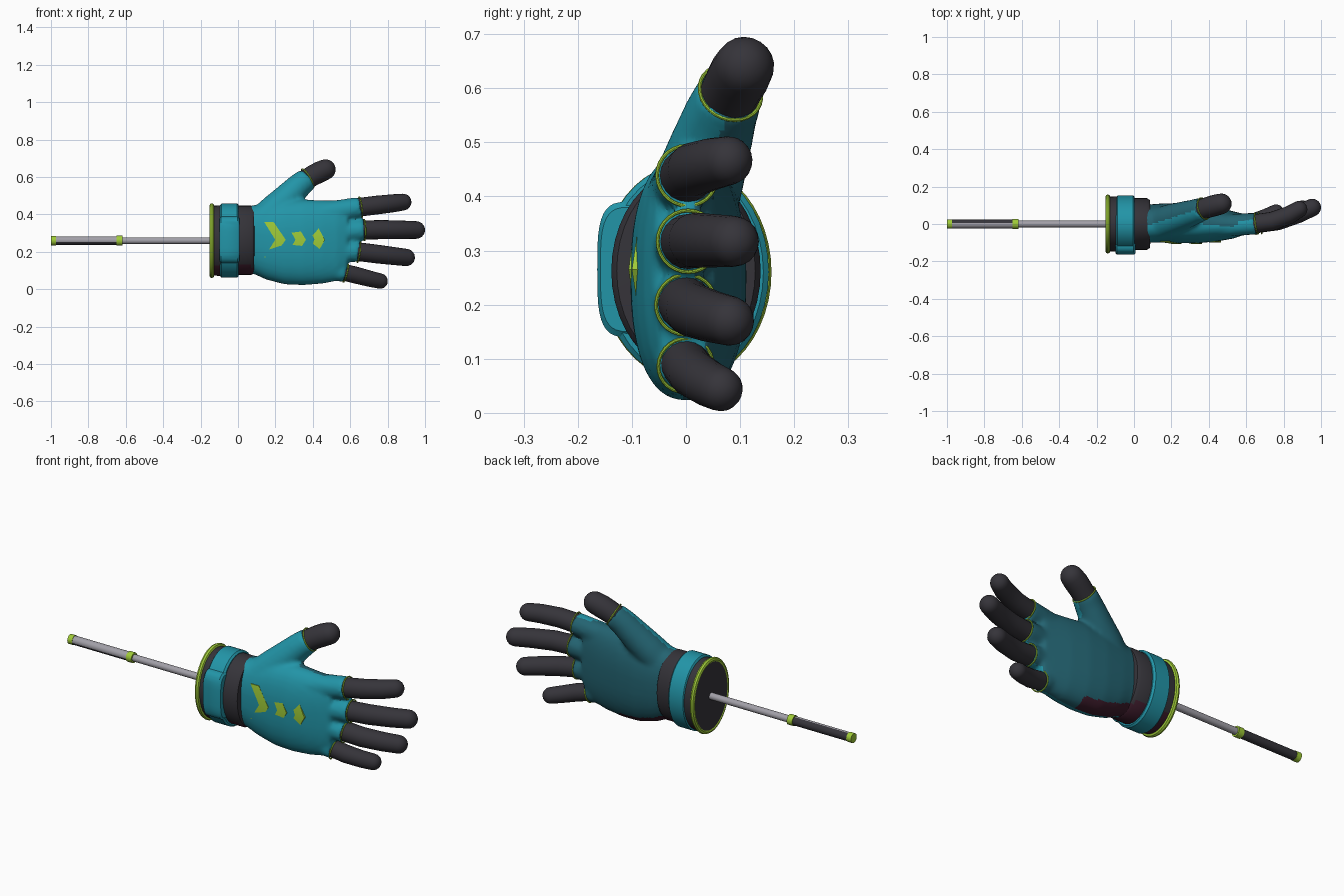
import bpy, bmesh, math
from mathutils import Vector

if "Cube" in bpy.data.objects:
    bpy.data.objects.remove(bpy.data.objects["Cube"])


def mat(name, r, g, b):
    m = bpy.data.materials.new(name)
    m.diffuse_color = (r, g, b, 1)
    m.use_nodes = True
    m.node_tree.nodes["Principled BSDF"].inputs["Base Color"].default_value = m.diffuse_color
    return m


TEAL = mat("teal", .016, .30, .39)
DEEP = mat("deep_teal", .017, .125, .165)
DARK = mat("charcoal", .036, .034, .042)
LIME = mat("lime", .35, .60, .04)
GREY = mat("metal_grey", .36, .35, .39)
MAROON = mat("maroon", .05, .012, .026)


def make(name, bm, *mats):
    bmesh.ops.recalc_face_normals(bm, faces=bm.faces)
    me = bpy.data.meshes.new(name)
    bm.to_mesh(me)
    bm.free()
    ob = bpy.data.objects.new(name, me)
    bpy.context.collection.objects.link(ob)
    for m in mats:
        me.materials.append(m)
    return ob


def skin(bm, rings):
    """Join rings of points into a closed skin."""
    vs = [[bm.verts.new(p) for p in r] for r in rings]
    n = len(vs[0])
    for a, b in zip(vs, vs[1:]):
        for i in range(n):
            bm.faces.new((a[i], a[(i + 1) % n], b[(i + 1) % n], b[i]))
    bm.faces.new(vs[0])
    bm.faces.new(vs[-1])


def loft(bm, sections, p=2.0, n=40):
    """Superellipse sections along x: (x, y0, y1, z0, z1)."""
    def pw(v):
        return math.copysign(abs(v) ** (2 / p), v)
    rings = []
    for x, y0, y1, z0, z1 in sections:
        rings.append([(x, (y0 + y1) / 2 + (y1 - y0) / 2 * pw(math.cos(2 * math.pi * i / n)),
                       (z0 + z1) / 2 + (z1 - z0) / 2 * pw(math.sin(2 * math.pi * i / n)))
                      for i in range(n)])
    skin(bm, rings)


def tube(bm, pts, radii, round_end=True, n=20):
    """Tapered tube through points, with an optional round tip."""
    pts = [Vector(p) for p in pts]
    rings = []

    def ring(c, t, r):
        u = t.cross(Vector((0, 0, 1))).normalized()
        v = u.cross(t)
        rings.append([c + r * (u * math.cos(2 * math.pi * i / n) + v * math.sin(2 * math.pi * i / n))
                      for i in range(n)])
    for i, c in enumerate(pts):
        t = (pts[min(i + 1, len(pts) - 1)] - pts[max(i - 1, 0)]).normalized()
        ring(c, t, radii[i])
    if round_end:
        for a in (18, 36, 54, 70, 82):
            a = math.radians(a)
            ring(pts[-1] + t * radii[-1] * math.sin(a), t, radii[-1] * math.cos(a))
    skin(bm, rings)


def torus(name, c, axis, ry, rz, minor, m, n=40):
    """Trim ring around an axis, with two radii."""
    t = Vector(axis).normalized()
    u = t.cross(Vector((0, 0, 1))).normalized()
    v = u.cross(t)
    bm = bmesh.new()
    g = []
    for i in range(n):
        a = 2 * math.pi * i / n
        d = u * math.cos(a) * ry + v * math.sin(a) * rz
        e = d.normalized()
        g.append([bm.verts.new(Vector(c) + d + minor * (e * math.cos(k * math.pi / 4) + t * math.sin(k * math.pi / 4)))
                  for k in range(8)])
    for i in range(n):
        a, b = g[i], g[(i + 1) % n]
        for k in range(8):
            bm.faces.new((a[k], a[(k + 1) % 8], b[(k + 1) % 8], b[k]))
    make(name, bm, m)


# Fingers: path, radii and where the sleeve ends (sleeve root, sleeve end)
fingers = {
    "index": ([(.62, -.002, .435), (.74, .015, .45), (.83, .048, .46), (.882, .078, .466)],
              [.05, .05, .048, .045], (.42, -.012, .40), (.655, .002, .438)),
    "middle": ([(.64, .0, .316), (.77, .018, .319), (.88, .055, .318), (.953, .088, .317)],
               [.051, .051, .049, .047], (.42, -.012, .30), (.675, .004, .317)),
    "ring": ([(.61, -.005, .205), (.73, .012, .19), (.83, .047, .178), (.9, .08, .17)],
             [.05, .05, .048, .046], (.42, -.012, .22), (.645, .0, .2)),
    "little": ([(.53, -.008, .1), (.64, .012, .073), (.71, .04, .055), (.76, .064, .044)],
               [.045, .045, .043, .041], (.38, -.01, .13), (.575, -.001, .088)),
    "thumb": ([(.34, .072, .572), (.40, .09, .608), (.435, .1, .626), (.467, .108, .64)],
              [.054, .056, .057, .055], (.30, .06, .535), (.372, .082, .592)),
}

# Glove body: palm, thumb root and finger sleeves, fused by a remesh
bm = bmesh.new()
loft(bm, [(.03, -.105, .105, .09, .44), (.09, -.1, .105, .08, .45), (.15, -.1, .11, .052, .455),
          (.25, -.103, .112, .026, .475), (.35, -.102, .105, .022, .48), (.45, -.092, .088, .03, .475),
          (.53, -.078, .068, .045, .475), (.585, -.06, .055, .08, .465)], p=2.4)
tube(bm, [(.13, 0, .36), (.2, .025, .43), (.265, .045, .492), (.325, .065, .552), (.372, .082, .592)],
     [.088, .083, .076, .068, .062], False)
for name, (pts, rad, root, end) in fingers.items():
    if name != "thumb":
        mid = Vector(root).lerp(Vector(end), .75)
        tube(bm, [root, mid, end], [rad[0] + .012, rad[0] + .008, rad[0] + .007], False)
glove = make("glove_body", bm)
md = glove.modifiers.new("fuse", 'REMESH')
md.mode, md.voxel_size = 'VOXEL', .011
md = glove.modifiers.new("soften", 'SMOOTH')
md.factor, md.iterations = .5, 7
dg = bpy.context.evaluated_depsgraph_get()
fused = bpy.data.meshes.new_from_object(glove.evaluated_get(dg))
glove.modifiers.clear()
glove.data = fused
fused.materials.clear()
for m in (TEAL, DEEP, MAROON):
    fused.materials.append(m)
# Back of the hand is teal, palm side is deep teal, heel edge is maroon
for f in fused.polygons:
    c, nrm = f.center, f.normal
    f.material_index = 1 if nrm.y > -.08 and c.x < .56 else 0
    if c.x >= .56 and nrm.y > .35:
        f.material_index = 1
    if nrm.z < -.55 and nrm.y > -.08 and c.x < .36 and c.z < .2:
        f.material_index = 2

# Fingers and their lime trim
for name, (pts, rad, root, end) in fingers.items():
    bm = bmesh.new()
    tube(bm, pts, rad)
    make(name + "_finger", bm, DARK)
    axis = Vector(pts[1]) - Vector(pts[0])
    r = rad[0] + (.006 if name != "thumb" else .005)
    torus(name + "_trim", end, axis, r, r, .0035, LIME, 28)

# Cuff: dark core, end ring, strap, buckle plate and wrist band
bm = bmesh.new()
loft(bm, [(-.15, -.145, .145, .075, .445), (-.08, -.148, .148, .07, .45)])
core = make("cuff_core", bm, DARK, MAROON)
torus("cuff_end_ring", (-.14, 0, .26), (1, 0, 0), .145, .187, .013, LIME, 48)
bm = bmesh.new()
loft(bm, [(-.095, -.146, .143, .07, .45), (-.088, -.156, .153, .062, .459),
          (-.005, -.156, .153, .062, .459), (.004, -.146, .143, .07, .45)])
make("cuff_strap", bm, TEAL)
bm = bmesh.new()
loft(bm, [(-.098, -.158, -.04, .15, .38), (-.09, -.164, -.04, .14, .39),
          (-.002, -.164, -.04, .14, .39), (.007, -.158, -.04, .15, .38)], p=3.5)
make("strap_plate", bm, TEAL)
bm = bmesh.new()
loft(bm, [(-.01, -.138, .138, .077, .447), (.07, -.138, .138, .077, .447), (.085, -.128, .128, .085, .44),
          (.088, -.095, .095, .1, .42)])
band = make("wrist_band", bm, DARK, MAROON)
for ob in (core, band):
    for f in ob.data.polygons:
        if f.normal.z < -.6 and abs(f.normal.x) < .5:
            f.material_index = 1

# Chevron plates on the back of the hand
for k, (x, w, h) in enumerate([(.14, .115, .095), (.258, .105, .09), (.37, .095, .08)]):
    bm = bmesh.new()
    b, zc = .05, .265
    outline = [(x, h), (x + b, h), (x + w, 0), (x + b, -h), (x, -h), (x + w - b - .006, 0)]
    y = (-.106, -.106, -.1)[k]
    front = [bm.verts.new((px, y + .012 * (abs(pz) / h) ** 2, zc + pz)) for px, pz in outline]
    back = [bm.verts.new((v.co.x, v.co.y + .03, v.co.z)) for v in front]
    for s in (front, back):
        bm.faces.new((s[0], s[1], s[2], s[5]))
        bm.faces.new((s[5], s[2], s[3], s[4]))
    for i in range(6):
        j = (i + 1) % 6
        bm.faces.new((front[i], front[j], back[j], back[i]))
    make("chevron_%d" % (k + 1), bm, LIME)


# Rod with a two-tone grip
def rod(name, x0, x1, r, *mats):
    bm = bmesh.new()
    tube(bm, [(x0, 0, .26), (x1, 0, .26)], [r, r], False, 24)
    return make(name, bm, *mats)


rod("rod", -.64, -.14, .018, GREY)
grip = rod("grip", -.99, -.63, .023, DARK, GREY)
for f in grip.data.polygons:
    if f.normal.dot(Vector((0, -.75, .66))) > .45:
        f.material_index = 1
rod("grip_collar", -.65, -.618, .027, LIME)
rod("grip_tip", -1.0, -.972, .025, LIME)

bpy.ops.object.select_all(action='DESELECT')
for ob in bpy.context.scene.objects:
    ob.select_set(True)
    bpy.context.view_layer.objects.active = ob
bpy.ops.object.shade_smooth_by_angle(angle=math.radians(40))
